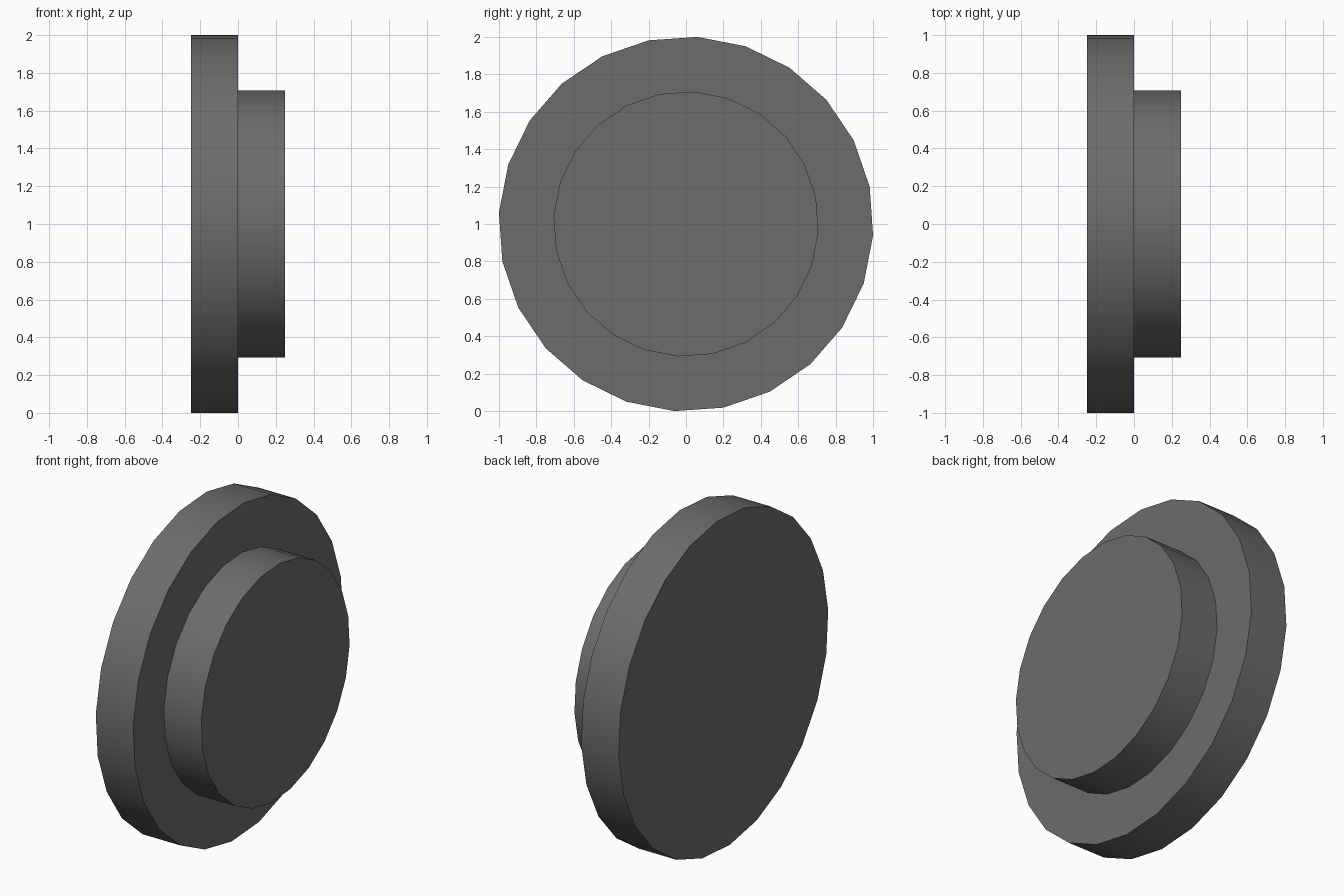
import bpy, bmesh, math

if "Cube" in bpy.data.objects:
    bpy.data.objects.remove(bpy.data.objects["Cube"])

SIDES = 24
TWIST = math.radians(3.5)
R_BIG, R_SMALL = 1.002, 0.709


def ring(bm, x, r):
    """Circle of vertices around the x axis, centred at z = 1."""
    angles = [TWIST + 2 * math.pi * i / SIDES for i in range(SIDES)]
    return [bm.verts.new((x, r * math.sin(a), 1 + r * math.cos(a))) for a in angles]


# Stepped disc: wide flange behind, narrower boss in front, lathed as one solid
profile = [(-0.25, R_BIG), (0.0, R_BIG), (0.0, R_SMALL), (0.25, R_SMALL)]
bm = bmesh.new()
rings = [ring(bm, x, r) for x, r in profile]
for a, b in zip(rings, rings[1:]):
    for i in range(SIDES):
        j = (i + 1) % SIDES
        bm.faces.new((a[i], a[j], b[j], b[i]))

# End caps
bm.faces.new(rings[0])
bm.faces.new(rings[-1])
bmesh.ops.recalc_face_normals(bm, faces=bm.faces)

mesh = bpy.data.meshes.new("stepped_disc")
bm.to_mesh(mesh)
bm.free()
disc = bpy.data.objects.new("stepped_disc", mesh)
bpy.context.collection.objects.link(disc)

# Dark grey finish
dark = bpy.data.materials.new("dark_grey")
dark.diffuse_color = (0.15, 0.15, 0.15, 1)
dark.use_nodes = True
dark.node_tree.nodes["Principled BSDF"].inputs["Base Color"].default_value = dark.diffuse_color
mesh.materials.append(dark)

# Smooth rims, sharp steps
bpy.context.view_layer.objects.active = disc
disc.select_set(True)
bpy.ops.object.shade_smooth_by_angle(angle=math.radians(30))
